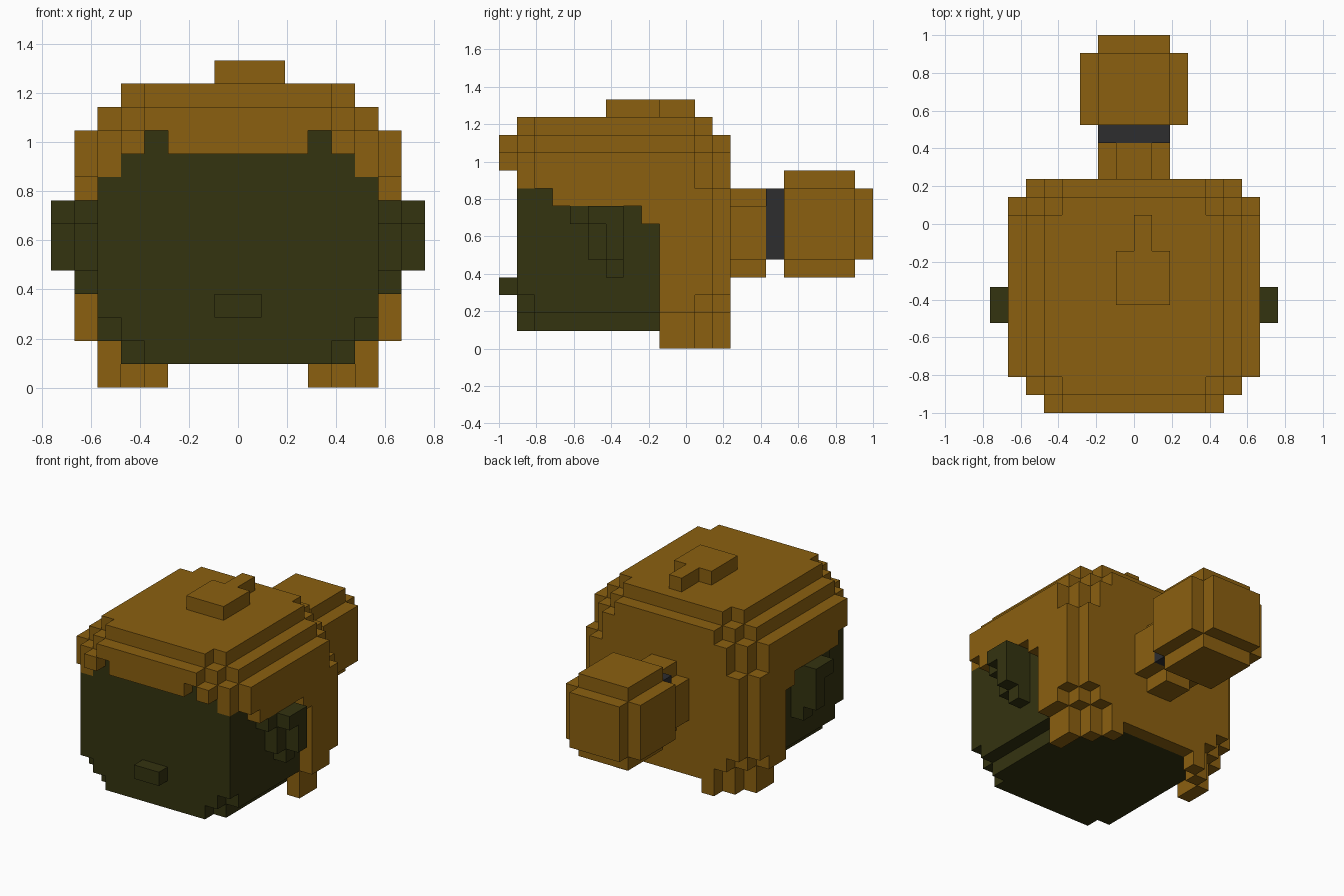
import bpy, bmesh, math
from mathutils import Vector

cube = bpy.data.objects.get("Cube")
if cube:
    bpy.data.objects.remove(cube, do_unlink=True)

U = 2 / 21          # size of one block
cells = {}          # (x, y, z) block -> part name


def material(name, color):
    m = bpy.data.materials.new(name)
    m.use_nodes = True
    m.diffuse_color = (*color, 1)
    bsdf = m.node_tree.nodes["Principled BSDF"]
    bsdf.inputs["Base Color"].default_value = (*color, 1)
    bsdf.inputs["Roughness"].default_value = 0.9
    return m


brown = material("golden_brown", (0.258, 0.117, 0.005))
olive = material("dark_olive", (0.034, 0.033, 0.005))
grey = material("charcoal", (0.026, 0.026, 0.028))


def fill(part, x, y, z):
    """Fill a box of blocks, given as three (start, end) ranges."""
    for i in range(*x):
        for j in range(*y):
            for k in range(*z):
                cells[i, j, k] = part


def pair(part, x, y, z):
    """Fill a box and its mirror image across x = 0."""
    fill(part, x, y, z)
    fill(part, (-x[1], -x[0]), y, z)


def layer(part, z, *steps):
    """Fill a slab whose corners are stepped: (half width, y start, y end)."""
    for half, y0, y1 in steps:
        fill(part, (-half, half), (y0, y1), z)


# Hair: crown, back and stepped lower edge
layer("hair", (12, 13), (5, 2, 11), (4, 1, 12))
layer("hair", (11, 12), (6, 2, 11), (5, 1, 12), (4, 0, 13))
layer("hair", (9, 11), (7, 2, 11), (6, 1, 12), (5, 1, 13))
layer("hair", (3, 9), (7, 9, 12), (6, 9, 13))
layer("hair", (2, 3), (7, 9, 11), (6, 9, 12), (5, 9, 13))
layer("hair", (1, 2), (6, 9, 11), (5, 9, 12), (4, 9, 13))
# Hair tips hanging at the back corners
pair("hair", (5, 6), (9, 11), (0, 1))
pair("hair", (4, 5), (11, 12), (0, 1))
pair("hair", (3, 4), (12, 13), (0, 1))
# Hair over the temples
pair("hair", (6, 7), (3, 9), (8, 9))
pair("hair", (6, 7), (8, 9), (7, 8))
# Fringe with two notches
pair("fringe", (0, 3), (0, 1), (10, 11))
pair("fringe", (4, 5), (0, 1), (10, 11))

# Head
layer("head", (9, 11), (5, 1, 11))
layer("head", (3, 9), (6, 1, 9))
layer("head", (2, 3), (6, 2, 9), (5, 1, 9))
layer("head", (1, 2), (5, 2, 11), (4, 1, 12))
fill("nose", (-1, 1), (0, 1), (3, 4))

# Ears
pair("ears", (6, 7), (4, 7), (7, 8))
pair("ears", (6, 7), (5, 7), (5, 7))
pair("ears", (6, 7), (6, 7), (4, 5))
pair("ears", (7, 8), (5, 7), (7, 8))
pair("ears", (7, 8), (6, 7), (5, 7))

# Tuft on the crown
fill("tuft", (-1, 2), (6, 9), (13, 14))
fill("tuft", (0, 1), (9, 11), (13, 14))

# Tied hair: stem, band and bun
fill("ponytail_stem", (-2, 2), (13, 15), (5, 8))
fill("ponytail_stem", (-1, 1), (13, 15), (4, 9))
fill("hair_band", (-2, 2), (15, 16), (5, 9))
fill("hair_bun", (-3, 3), (16, 20), (5, 9))
fill("hair_bun", (-2, 2), (16, 20), (4, 10))
fill("hair_bun", (-2, 2), (16, 21), (5, 9))


def build(part, mat):
    """Make a mesh from the part's exposed block sides."""
    bm = bmesh.new()
    verts = {}

    def vert(p):
        key = tuple(round(c) for c in p)
        if key not in verts:
            verts[key] = bm.verts.new((key[0] * U, (key[1] - 10.5) * U, key[2] * U))
        return verts[key]

    for cell, owner in cells.items():
        if owner != part:
            continue
        for axis in range(3):
            for side in (0, 1):
                step = [0, 0, 0]
                step[axis] = 2 * side - 1
                if tuple(c + s for c, s in zip(cell, step)) in cells:
                    continue
                a, b = Vector((0, 0, 0)), Vector((0, 0, 0))
                a[(axis + 1) % 3] = 1
                b[(axis + 2) % 3] = 1
                o = Vector(cell)
                o[axis] += side
                quad = [o, o + a, o + a + b, o + b]
                if not side:
                    quad.reverse()
                bm.faces.new([vert(p) for p in quad])
    # Merge the block sides into large flat faces
    bmesh.ops.dissolve_limit(bm, angle_limit=math.radians(1),
                             verts=bm.verts[:], edges=bm.edges[:])
    mesh = bpy.data.meshes.new(part)
    bm.to_mesh(mesh)
    bm.free()
    mesh.materials.append(mat)
    bpy.context.scene.collection.objects.link(bpy.data.objects.new(part, mesh))


for part in ("hair", "fringe", "tuft", "ponytail_stem", "hair_bun"):
    build(part, brown)
for part in ("head", "nose", "ears"):
    build(part, olive)
build("hair_band", grey)
